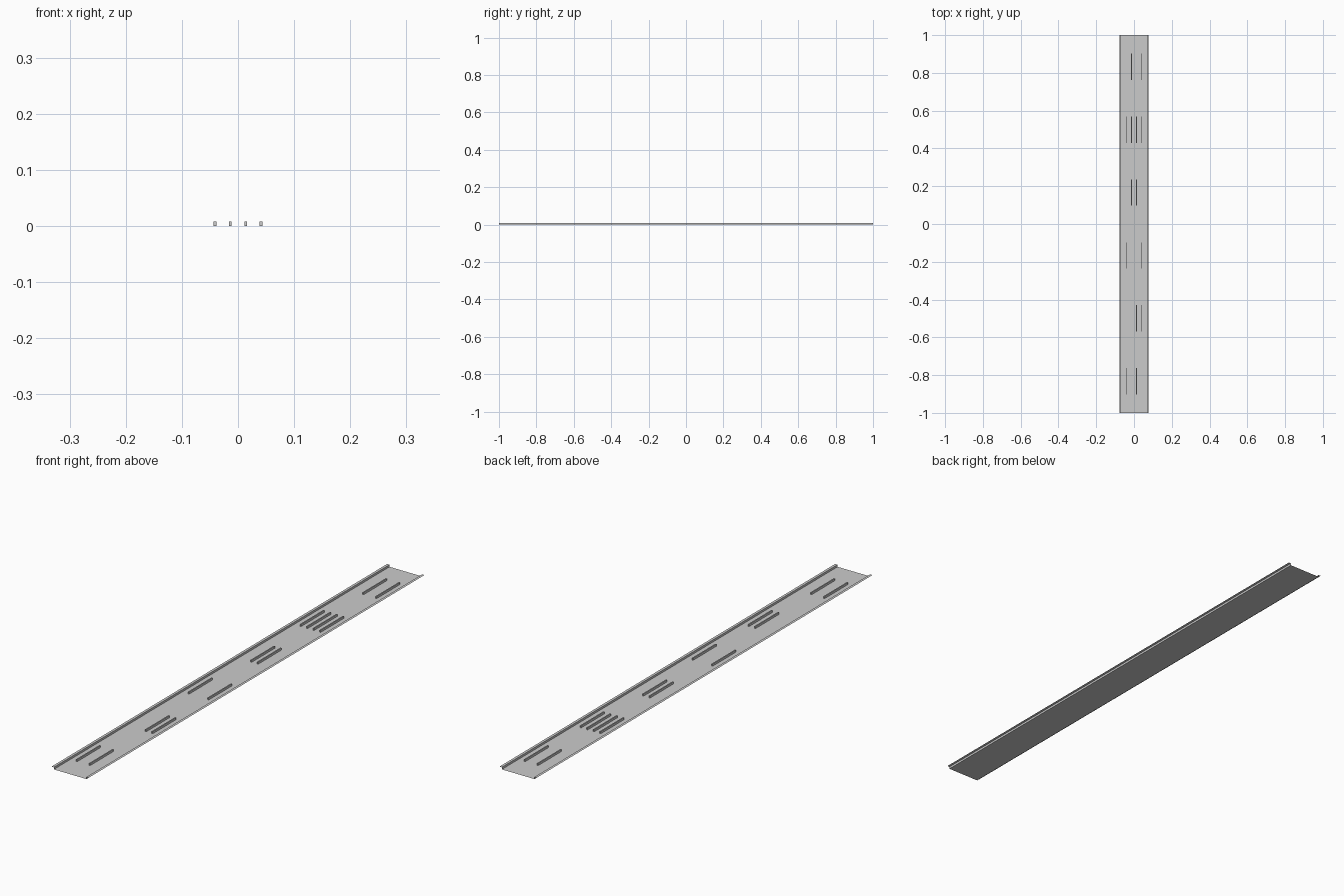
import bpy, bmesh

if "Cube" in bpy.data.objects:
    bpy.data.objects.remove(bpy.data.objects["Cube"])

HALF_W, BASE_W, H = 0.078, 0.068, 0.008
BAR_W, BAR_L = 0.0045, 0.14
COLUMNS = (-0.041, -0.0135, 0.0135, 0.041)


def make_object(name, bm):
    mesh = bpy.data.meshes.new(name)
    bm.to_mesh(mesh)
    bm.free()
    obj = bpy.data.objects.new(name, mesh)
    bpy.context.collection.objects.link(obj)
    return obj


# Thin sheet tray: flat base, upright walls, outward lips
profile = [(-HALF_W, H), (-BASE_W, H), (-BASE_W, 0), (BASE_W, 0), (BASE_W, H), (HALF_W, H)]
bm = bmesh.new()
near = [bm.verts.new((x, -1, z)) for x, z in profile]
far = [bm.verts.new((x, 1, z)) for x, z in profile]
for i in range(len(profile) - 1):
    bm.faces.new((near[i], near[i + 1], far[i + 1], far[i]))
make_object("sheet_tray", bm)

# Raised bars: which columns are filled in each of the six rows
rows = [(0, 2), (2, 3), (0, 3), (1, 2), (0, 1, 2, 3), (1, 3)]
for r, filled in enumerate(rows):
    for c in filled:
        bm = bmesh.new()
        bmesh.ops.create_cube(bm, size=1)
        bmesh.ops.scale(bm, vec=(BAR_W, BAR_L, H), verts=bm.verts)
        bmesh.ops.translate(bm, vec=(COLUMNS[c], -5 / 6 + r / 3, H / 2), verts=bm.verts)
        make_object(f"raised_bar_{r + 1}_{c + 1}", bm)
